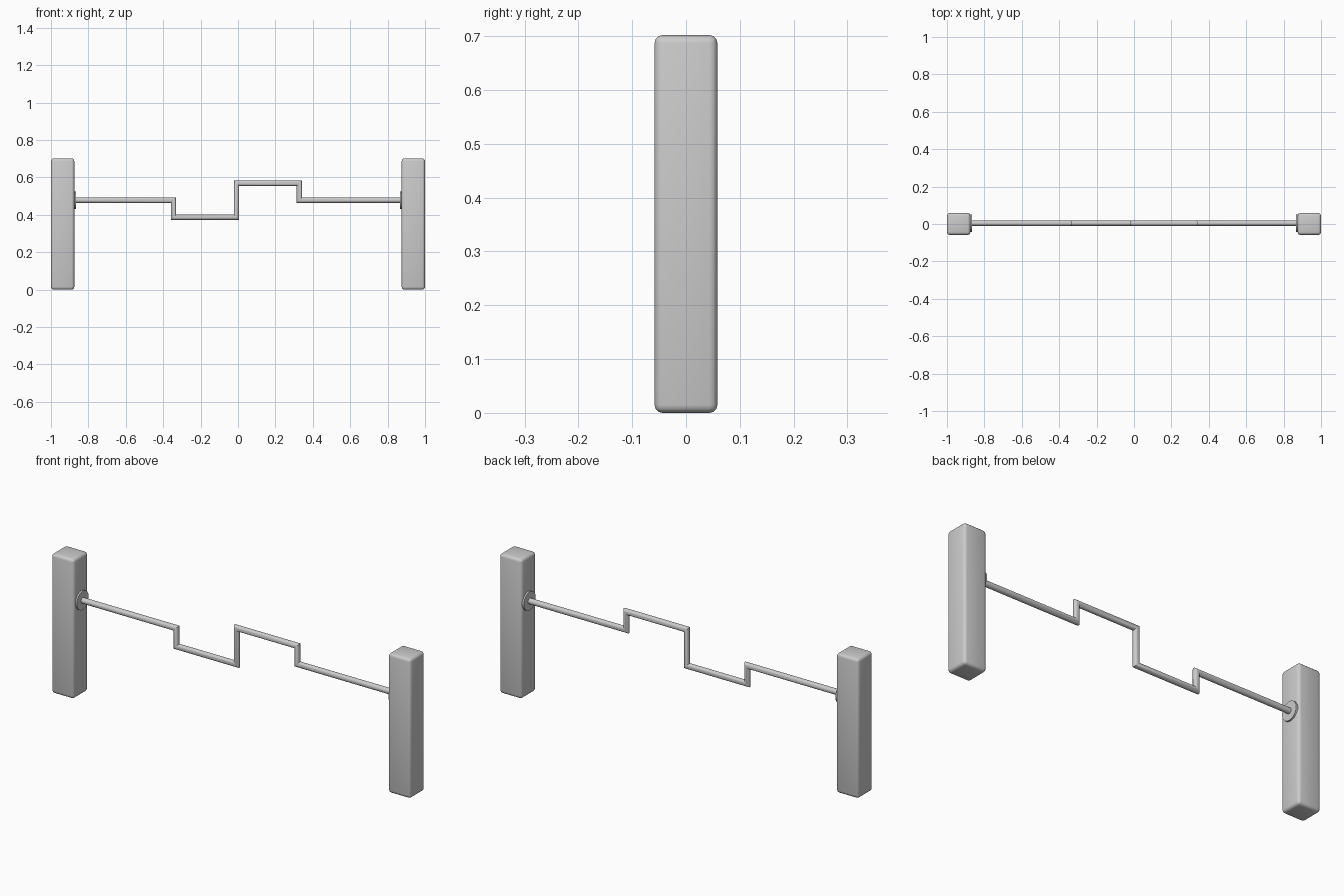
import bpy, bmesh, math
from mathutils import Vector

if "Cube" in bpy.data.objects:
    bpy.data.objects.remove(bpy.data.objects["Cube"])

AXLE_Z, AXLE_Y, ROD_R, SIDES = 0.478, 0.004, 0.0145, 16


def finish(bm, name, smooth=True):
    bmesh.ops.recalc_face_normals(bm, faces=bm.faces)
    me = bpy.data.meshes.new(name)
    bm.to_mesh(me)
    bm.free()
    ob = bpy.data.objects.new(name, me)
    bpy.context.collection.objects.link(ob)
    if smooth:
        bpy.ops.object.select_all(action='DESELECT')
        ob.select_set(True)
        bpy.context.view_layer.objects.active = ob
        bpy.ops.object.shade_smooth_by_angle(angle=math.radians(35))
    return ob


def post(name, side):
    # rounded square upright
    bm = bmesh.new()
    bmesh.ops.create_cube(bm, size=1)
    bmesh.ops.scale(bm, vec=(0.125, 0.117, 0.702), verts=bm.verts)
    bmesh.ops.bevel(bm, geom=bm.edges[:], offset=0.015, segments=3,
                    profile=0.5, affect='EDGES')
    bmesh.ops.translate(bm, vec=(side * 0.9375, 0, 0.351), verts=bm.verts)
    finish(bm, name)


def flange(name, side):
    # thin round mounting plate on the inner face of a post
    bpy.ops.mesh.primitive_cylinder_add(
        vertices=32, radius=0.047, depth=0.016,
        location=(side * 0.875, AXLE_Y, AXLE_Z), rotation=(0, math.pi / 2, 0))
    bpy.context.object.name = name
    bpy.ops.object.shade_smooth_by_angle(angle=math.radians(35))


def mitred_rod(name, path):
    # round section swept along a path in the xz plane with mitred corners
    pts = [Vector((x, 0, z)) for x, z in path]
    bm = bmesh.new()
    rings = []
    for i, p in enumerate(pts):
        a = (p - pts[i - 1]).normalized() if i else None
        b = (pts[i + 1] - p).normalized() if i < len(pts) - 1 else a
        a = a or b
        na, nb = Vector((-a.z, 0, a.x)), Vector((-b.z, 0, b.x))
        mitre = (na + nb) / (1 + na.dot(nb))
        rings.append([bm.verts.new(
            p + ROD_R * math.cos(t) * mitre
            + Vector((0, AXLE_Y + ROD_R * math.sin(t), 0)))
            for t in (2 * math.pi * k / SIDES for k in range(SIDES))])
    for r, s in zip(rings, rings[1:]):
        for k in range(SIDES):
            j = (k + 1) % SIDES
            bm.faces.new((r[k], r[j], s[j], s[k]))
    bm.faces.new(rings[0])
    bm.faces.new(rings[-1])
    finish(bm, name)


for label, side in (("left", -1), ("right", 1)):
    post(label + "_post", side)
    flange(label + "_flange", side)

# cranked bar between the posts
mitred_rod("crank_bar", [
    (-0.88, AXLE_Z), (-0.345, AXLE_Z), (-0.345, 0.387), (-0.008, 0.387),
    (-0.008, 0.569), (0.328, 0.569), (0.328, AXLE_Z), (0.88, AXLE_Z)])
